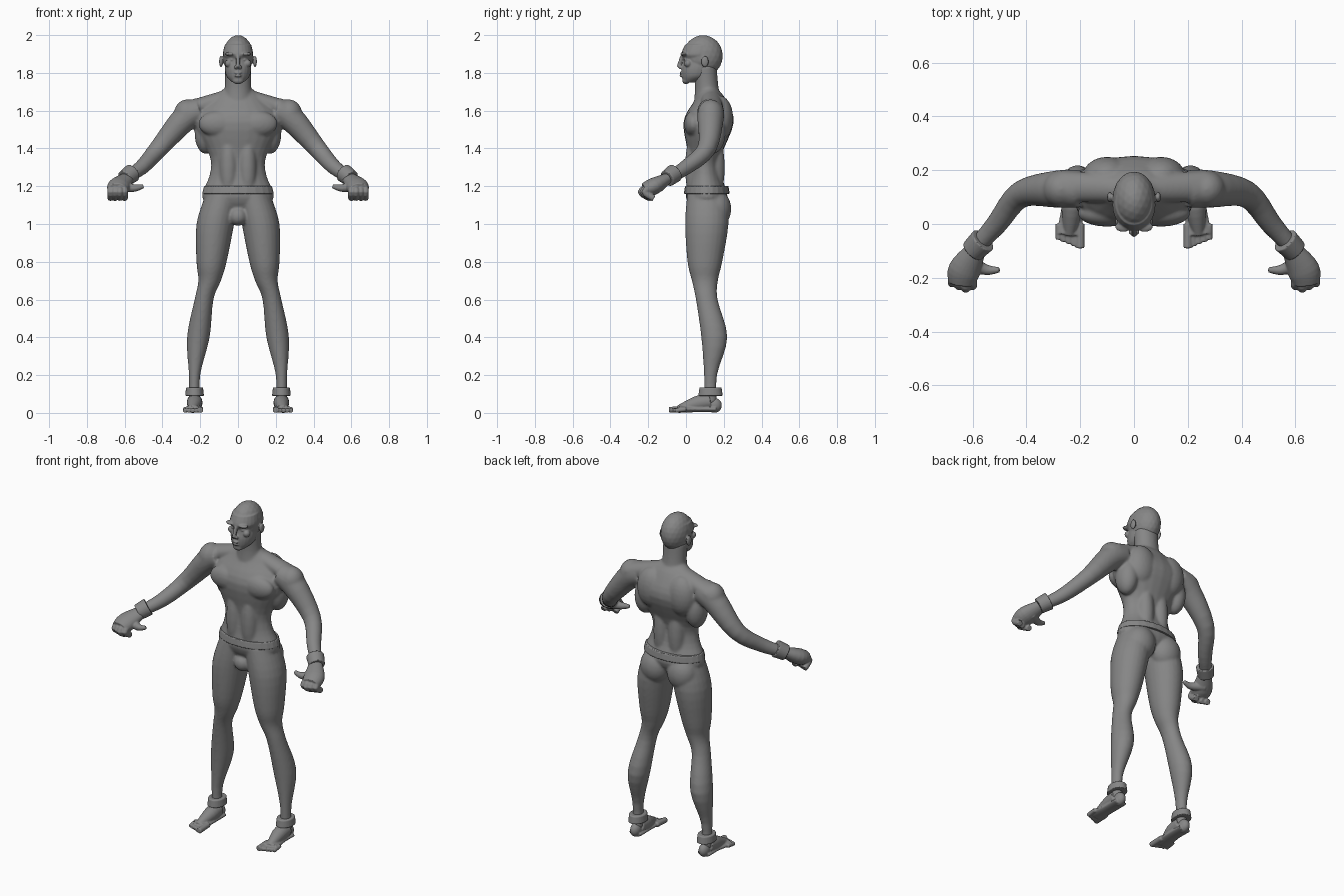
import bpy, bmesh, math
from mathutils import Vector, Matrix

cube = bpy.data.objects.get("Cube")
if cube:
    bpy.data.objects.remove(cube, do_unlink=True)

grey = bpy.data.materials.new("plain grey")
grey.use_nodes = True
grey.diffuse_color = (.24, .24, .24, 1)
grey.node_tree.nodes["Principled BSDF"].inputs["Base Color"].default_value = grey.diffuse_color

SIDEWAYS = Vector((1, 0, 0))
FORWARD = Vector((0, 1, 0))
UPRIGHT = Vector((0, 0, 1))
SIDES = 24
STEPS = 4
FINE, COARSE = .004, .007
MIRRORED = {"left": 1, "right": -1}


def smooth_rings(rings):
    """Spline through rings of (x, y, z, radius)."""
    rings = [Vector(ring) for ring in rings]
    smoothed = []
    padded = [rings[0]] + rings + [rings[-1]]
    for before, start, end, after in zip(padded, padded[1:], padded[2:], padded[3:]):
        leaving = (end - before) / 2
        arriving = (after - start) / 2
        for step in range(STEPS):
            t = step / STEPS
            cubic = (start - end) * 2 + leaving + arriving
            square = (end - start) * 3 - leaving * 2 - arriving
            smoothed.append(((cubic * t + square) * t + leaving) * t + start)
    return smoothed + [rings[-1]]


def loft(bm, rings, flat=1, mirror=1, side=SIDEWAYS, level=False):
    """Closed tube of ellipses, either level or square to its own path."""
    rings = smooth_rings(rings)
    loops = []
    for index, ring in enumerate(rings):
        ahead = rings[min(index + 1, len(rings) - 1)]
        behind = rings[max(index - 1, 0)]
        along = UPRIGHT if level else (ahead - behind).to_3d().normalized()
        across = (side - along * side.dot(along)).normalized()
        through = along.cross(across)
        radius = ring[3]
        loop = []
        for corner in range(SIDES):
            angle = math.tau * corner / SIDES
            spoke = across * math.cos(angle) + through * math.sin(angle) * flat
            point = ring.to_3d() + spoke * radius
            loop.append(bm.verts.new((point.x * mirror, point.y, point.z)))
        loops.append(loop)
    for low, high in zip(loops, loops[1:]):
        for corner in range(SIDES):
            following = (corner + 1) % SIDES
            bm.faces.new((low[corner], low[following], high[following], high[corner]))
    bm.faces.new(loops[0][::-1])
    bm.faces.new(loops[-1])


def ball(bm, place, size, mirror=1):
    x, y, z = place
    matrix = Matrix.Translation((x * mirror, y, z)) @ Matrix.Diagonal((*size, 1))
    bmesh.ops.create_icosphere(bm, subdivisions=3, radius=1, matrix=matrix)


def finish(bm, name, voxel=FINE, softness=3):
    """Fuse the overlapping volumes into one soft skin."""
    bmesh.ops.recalc_face_normals(bm, faces=bm.faces)
    for face in bm.faces:
        face.smooth = True
    mesh = bpy.data.meshes.new(name)
    bm.to_mesh(mesh)
    bm.free()
    mesh.materials.append(grey)
    part = bpy.data.objects.new(name, mesh)
    bpy.context.collection.objects.link(part)
    fuse = part.modifiers.new("fuse", 'REMESH')
    fuse.mode = 'VOXEL'
    fuse.voxel_size = voxel
    fuse.use_smooth_shade = True
    soften = part.modifiers.new("soften", 'SMOOTH')
    soften.factor = .5
    soften.iterations = softness


def band(name, rings, **shape):
    """Short sleeve around a limb or the waist."""
    bm = bmesh.new()
    loft(bm, rings, **shape)
    finish(bm, name, softness=1)


# Torso and neck
body = bmesh.new()
loft(body, [(0, .11, 1.05, .1), (0, .11, 1.14, .19), (0, .1, 1.26, .15), (0, .1, 1.36, .15),
            (0, .12, 1.54, .23), (0, .13, 1.66, .14), (0, .12, 1.72, .07)], flat=.58, level=True)
loft(body, [(0, .12, 1.62, .09), (0, .11, 1.72, .07), (0, .1, 1.84, .07)], flat=.9, level=True)
ball(body, (0, .05, 1.04), (.05, .05, .05))

for mirror in MIRRORED.values():
    # Chest, shoulder blade, flank, shoulder and buttock
    ball(body, (.1, .04, 1.53), (.11, .05, .07), mirror)
    ball(body, (.1, .18, 1.56), (.09, .07, .12), mirror)
    ball(body, (.17, .14, 1.48), (.06, .07, .11), mirror)
    ball(body, (.27, .13, 1.58), (.07, .07, .08), mirror)
    ball(body, (.09, .16, 1.08), (.09, .08, .1), mirror)
    # Belly and lower back
    for depth in (.05, .15):
        ball(body, (.05, depth, 1.3), (.05, .055, .2), mirror)
    # Slope from neck to shoulder
    loft(body, [(.03, .13, 1.68, .05), (.27, .14, 1.6, .06)],
         flat=.8, mirror=mirror, side=FORWARD)
    # Arm
    loft(body, [(.2, .13, 1.6, .07), (.28, .13, 1.56, .07), (.42, .11, 1.4, .05),
                (.51, 0, 1.3, .04), (.6, -.1, 1.24, .03)], mirror=mirror, side=FORWARD)
    # Leg
    loft(body, [(.23, .13, .05, .03), (.23, .13, .2, .03), (.21, .15, .4, .06),
                (.18, .11, .6, .05), (.15, .1, .7, .06), (.14, .1, .8, .08),
                (.12, .11, 1, .1), (.08, .11, 1.16, .09)], flat=1.15, mirror=mirror, level=True)
finish(body, "body", COARSE, softness=8)

band("waistband", [(0, .11, 1.16, .19), (0, .11, 1.2, .18)], flat=.64, level=True)

# Skull, face and jaw
head = bmesh.new()
ball(head, (0, .09, 1.89), (.08, .105, .11))
loft(head, [(0, .02, 1.75, .03), (0, .05, 1.78, .06), (0, .06, 1.82, .07), (0, .07, 1.87, .07),
            (0, .07, 1.9, .08), (0, .08, 1.95, .07)], flat=1.2, level=True)
ball(head, (0, 0, 1.76), (.03, .02, .02))
# Nose and lips
loft(head, [(0, -.02, 1.89, .01), (0, -.03, 1.86, .01), (0, -.04, 1.83, .01)])
for height in (1.8, 1.785):
    ball(head, (0, -.02, height), (.02, .015, .007))

for mirror in MIRRORED.values():
    # Brow, eye, cheek, nostril and ear
    ball(head, (.04, -.01, 1.9), (.03, .02, .01), mirror)
    ball(head, (.03, .01, 1.87), (.02, .02, .01), mirror)
    ball(head, (.05, .01, 1.85), (.02, .02, .02), mirror)
    ball(head, (.01, -.03, 1.83), (.01, .01, .01), mirror)
    ball(head, (.09, .1, 1.86), (.01, .02, .03), mirror)
finish(head, "head")

for label, mirror in MIRRORED.items():
    # Palm, curled fingers and thumb
    hand = bmesh.new()
    loft(hand, [(.59, -.1, 1.24, .04), (.63, -.17, 1.2, .06), (.64, -.22, 1.18, .05)],
         flat=.75, mirror=mirror)
    for finger in range(4):
        x = .6 + finger * .025
        y = abs(finger - 1) * .01 - .19
        radius = .017
        loft(hand, [(x, y, 1.2, radius), (x, y - .05, 1.17, radius), (x, y, 1.135, radius)],
             mirror=mirror)
    loft(hand, [(.62, -.14, 1.2, .03), (.55, -.17, 1.19, .02), (.5, -.17, 1.2, .01)],
         mirror=mirror, side=FORWARD)
    finish(hand, label + "_hand")

    # Sole, instep, heel and toes
    foot = bmesh.new()
    loft(foot, [(.23, .16, .02, .04), (.23, .06, .02, .04), (.24, -.04, .02, .05)],
         flat=.4, mirror=mirror)
    loft(foot, [(.23, .13, .06, .04), (.23, .06, .05, .04), (.24, -.04, .02, .02)],
         mirror=mirror)
    ball(foot, (.23, .15, .04), (.03, .04, .04), mirror)
    for toe in range(5):
        x = .2 + toe * .02
        tip = toe * .008 - .09
        radius = .012 if toe else .016
        loft(foot, [(x, 0, .02, radius), (x, tip, radius, radius)], mirror=mirror)
    finish(foot, label + "_foot")

    band(label + "_wrist_cuff", [(.56, -.06, 1.27, .05), (.6, -.1, 1.24, .045)],
         mirror=mirror, side=FORWARD)
    band(label + "_ankle_cuff", [(.23, .13, .09, .05), (.23, .13, .135, .045)],
         flat=1.3, mirror=mirror, level=True)
